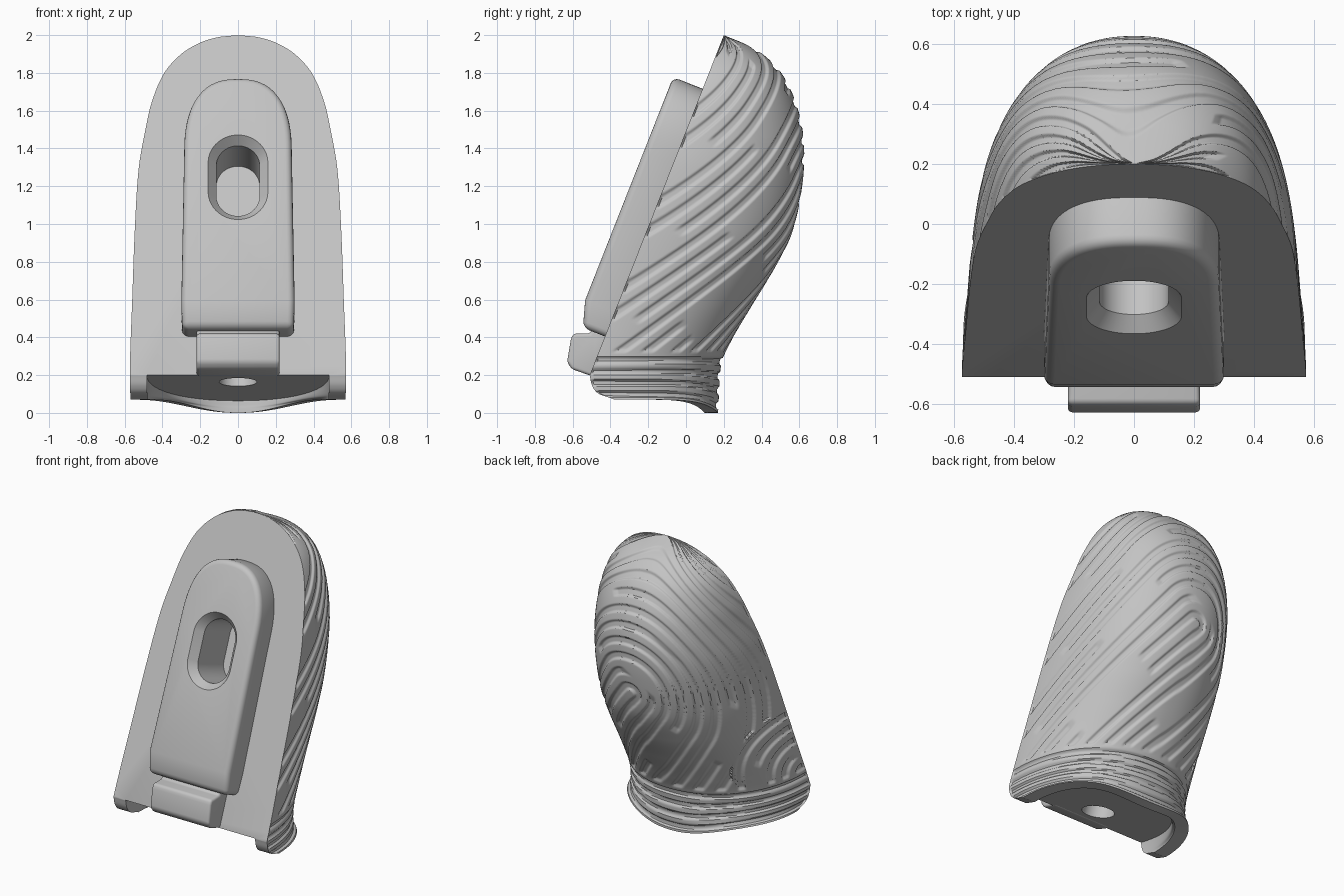
import bpy, bmesh, math
from mathutils import Matrix, Vector

cube = bpy.data.objects.get("Cube")
if cube:
    bpy.data.objects.remove(cube, do_unlink=True)

grey = bpy.data.materials.new("plain grey")
grey.use_nodes = True
colour = (0.55, 0.55, 0.55, 1)
grey.diffuse_color = colour
grey.node_tree.nodes["Principled BSDF"].inputs["Base Color"].default_value = colour

# Sloping front face frame: x across, y up the slope, z outward
D, N = (0.367, 0.930), (-0.930, 0.367)
SLOPE = Matrix(((1, 0, 0, 0), (0, D[0], N[0], -0.51), (0, D[1], N[1], 0.2), (0, 0, 0, 1)))


def clamp(t):
    return max(0.0, min(1.0, t))


def curve(points):
    """Smooth function through a few (input, output) points."""
    last = len(points) - 1

    def slope(i):
        a, b = points[max(i - 1, 0)], points[min(i + 1, last)]
        return (b[1] - a[1]) / (b[0] - a[0])

    def value(x):
        x = max(points[0][0], min(points[-1][0], x))
        i = 0
        while i < last - 1 and x > points[i + 1][0]:
            i += 1
        (x0, y0), (x1, y1) = points[i], points[i + 1]
        h = x1 - x0
        t = (x - x0) / h
        return ((1 + 2 * t) * (1 - t) ** 2 * y0 + t * (1 - t) ** 2 * h * slope(i)
                + t * t * (3 - 2 * t) * y1 + t * t * (t - 1) * h * slope(i + 1))
    return value


def finish(bm, name):
    bmesh.ops.recalc_face_normals(bm, faces=bm.faces)
    me = bpy.data.meshes.new(name)
    bm.to_mesh(me)
    bm.free()
    me.materials.append(grey)
    ob = bpy.data.objects.new(name, me)
    bpy.context.collection.objects.link(ob)
    return ob


def loft(name, rings, crease=False):
    """Join rings of points given in the slope frame and close both ends."""
    bm = bmesh.new()
    rows = [[bm.verts.new(SLOPE @ Vector(p)) for p in r] for r in rings]
    n = len(rows[0])
    for a, b in zip(rows, rows[1:]):
        for i in range(n):
            bm.faces.new((a[i], a[(i + 1) % n], b[(i + 1) % n], b[i]))
    bm.faces.new(rows[0])
    top = rows[-1]
    if crease:
        bm.faces.new(top[1:-1])
        bm.faces.new((top[0], top[1], top[-2], top[-1]))
    else:
        bm.faces.new(top)
    return finish(bm, name)


def bevel(ob, width):
    m = ob.modifiers.new("bevel", "BEVEL")
    m.width, m.segments = width, 4
    m.limit_method, m.angle_limit = "ANGLE", math.radians(35)
    m.use_clamp_overlap = False


def cut(ob, cutter):
    m = ob.modifiers.new("cut", "BOOLEAN")
    m.operation, m.solver, m.object = "DIFFERENCE", "EXACT", cutter


# Thumb-shaped body: half width, front and back by height
width = curve([(0, .565), (.2, .573), (.6, .56), (1, .545), (1.3, .525), (1.5, .49),
               (1.65, .455), (1.8, .39), (1.9, .3), (1.96, .2), (1.99, .1), (2, 0)])
back = curve([(0, .17), (.1, .175), (.27, .19), (.4, .25), (.57, .35), (.75, .46),
              (.95, .56), (1.2, .615), (1.42, .625), (1.58, .6), (1.72, .55),
              (1.83, .48), (1.93, .36), (2, .2)])
heel = curve([(0, -.3), (.07, -.38), (.1, -.46), (.14, -.495), (.2, -.51)])
CUT, COLS, LOW, HIGH = 0.2, 250, 24, 290


def front(z):
    return heel(z) if z < CUT else -0.51 + (z - CUT) * D[0] / D[1]


def lip(u):
    return 0.07 * (1 - math.sin(u) ** 6)


def section(u, z, inset=0.0):
    c, s = math.cos(u), max(0.0, math.sin(u))
    f = front(z)
    x = math.copysign(abs(c) ** 0.92, c) * (width(z) - inset)
    return x, f + (back(z) - inset * 0.8 - f) * s ** 0.92


def groove(u, z):
    """Depth of the fingerprint pattern: a loop, a corner fan and base bands."""
    a = (math.pi / 2 - u) * 0.6
    fill = 1.0
    if z < 0.31:
        f = (z - lip(u)) / (0.31 - lip(u)) * 4
    else:
        corner = math.hypot(a + 0.94, z - 0.3)
        along = a * 0.65 - (z - 1.08) * 0.76
        if corner < 0.5:
            phi = corner
        else:
            side = a * 0.76 + (z - 1.08) * 0.65
            phi = abs(side) if along > 0 else math.hypot(side, along)
            phi += 0.012 * math.sin(5 * a + 3 * z)
        f = phi / 0.1
        fill = clamp((z - 0.32) / 0.015)
        fill *= clamp((0.86 - math.sin(math.floor(f) * 2.4 + along * 2.5)) / 0.06)
    return 0.012 * fill * clamp((0.22 - abs(f % 1 - 0.5)) / 0.11 + 0.5)


bm = bmesh.new()
angles = [math.pi * i / COLS for i in range(COLS + 1)]
outer, inner, depth = [], [], []
for j in range(LOW + HIGH + 1):
    row = []
    t = (j - LOW) / HIGH
    zrow = CUT + 1.7985 * (1 - (1 - t) ** 1.35) if j >= LOW else None
    for i, u in enumerate(angles):
        z = zrow if zrow else lip(u) + (CUT - lip(u)) * j / LOW
        v = bm.verts.new((*section(u, z), z))
        row.append(v)
        if 0 < i < COLS and 0 < j < LOW + HIGH:
            depth.append((v, groove(u, z)))
    outer.append(row)

# Recessed underside inside a surrounding lip
for j in range(LOW + 1):
    t, row = j / LOW, []
    for u in angles:
        x, y = section(u, lip(u) + (CUT - lip(u)) * t, 0.09)
        roof = CUT - 0.22 * (section(u, CUT, 0.09)[1] + 0.51)
        row.append(bm.verts.new((x, y, lip(u) + (roof - lip(u)) * t)))
    inner.append(row)


def skin(rows):
    for a, b in zip(rows, rows[1:]):
        for i in range(COLS):
            bm.faces.new((a[i], a[i + 1], b[i + 1], b[i]))


skin(outer)
skin(inner)
skin([outer[0], inner[0]])
for j in range(LOW):
    for e in (0, COLS):
        bm.faces.new((outer[j][e], outer[j + 1][e], inner[j + 1][e], inner[j][e]))
bm.faces.new(inner[-1])
bm.faces.new(outer[-1])
bm.faces.new([r[0] for r in outer[LOW:]] + [r[COLS] for r in reversed(outer[LOW:])]
             + [inner[-1][COLS], inner[-1][0]])
bmesh.ops.recalc_face_normals(bm, faces=bm.faces)
bm.normal_update()
for v, d in depth:
    v.co -= v.normal * d
body = finish(bm, "thumb_body")

# Raised mounting plate with a rounded top and a sloped lower end
arc = [math.pi * i / 36 for i in range(37)]
outline = [(0.295, 0.22), (0.3, 0.36)]
outline += [(math.copysign(abs(math.cos(a)) ** 0.8, math.cos(a)) * 0.285,
             1.2 + 0.43 * abs(math.sin(a)) ** 0.8) for a in arc]
outline += [(-0.3, 0.36), (-0.295, 0.22)]
plate = loft("mounting_plate", [[(x, s, -0.06) for x, s in outline],
                                [(x, s, 0.125 if s < 0.3 else 0.168) for x, s in outline]],
             crease=True)
bevel(plate, 0.035)

# Lower tab with its narrow neck
tab_profile = [(.26, -.03), (.26, .075), (.205, .08), (.172, .162), (.14, .162),
               (.021, .137), (-.005, .1), (0, -.03)]
tab = loft("lower_tab", [[(x, s, n) for s, n in tab_profile] for x in (-0.22, 0.22)])
bevel(tab, 0.016)


# Keyhole slot with a flared mouth
def stadium(hw, hl, n):
    ring = []
    for k in range(48):
        a = 2 * math.pi * (k + 0.5) / 48
        shift = math.copysign(hl - hw, math.sin(a))
        ring.append((hw * math.cos(a), 1.06 + shift + hw * math.sin(a), n))
    return ring


slot = loft("slot_cutter", [stadium(0.115, 0.2, -0.18), stadium(0.115, 0.2, 0.115),
                            stadium(0.168, 0.25, 0.18)])

# Pin hole in the underside
pin = loft("pin_cutter", [[(0.1 * math.cos(2 * a), s, -0.17 + 0.1 * math.sin(2 * a))
                           for a in arc[:-1]] for s in (-0.25, 0.4)])
cut(body, slot)
cut(body, pin)
cut(plate, slot)
for c in (slot, pin):
    c.hide_render = True

# Bake the modifiers, drop the cutters and shade
bpy.context.view_layer.update()
deps = bpy.context.evaluated_depsgraph_get()
parts = (body, plate, tab)
baked = [bpy.data.meshes.new_from_object(ob.evaluated_get(deps)) for ob in parts]
for ob, me in zip(parts, baked):
    ob.modifiers.clear()
    ob.data = me
for c in (slot, pin):
    bpy.data.objects.remove(c, do_unlink=True)
for ob in bpy.context.view_layer.objects:
    ob.select_set(ob in parts)
bpy.context.view_layer.objects.active = body
bpy.ops.object.shade_smooth_by_angle(angle=math.radians(35))
